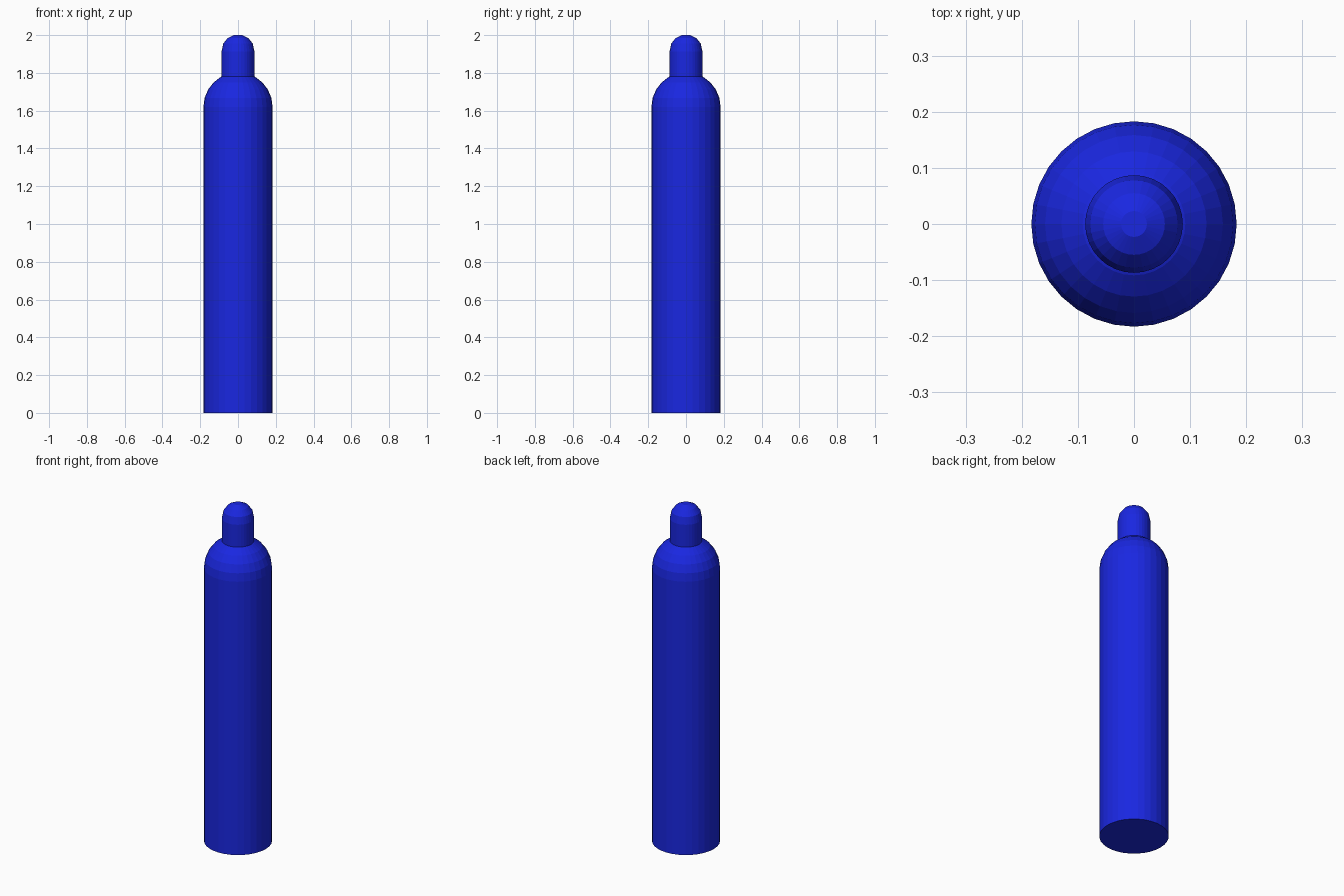
import bpy, bmesh
from math import sin, cos, pi, radians

if "Cube" in bpy.data.objects:
    bpy.data.objects.remove(bpy.data.objects["Cube"])

SIDES = 32

paint = bpy.data.materials.new("blue_paint")
paint.diffuse_color = (0.01, 0.02, 0.75, 1)
paint.use_nodes = True
paint.node_tree.nodes["Principled BSDF"].inputs["Base Color"].default_value = paint.diffuse_color


def lathe(name, profile):
    """Revolve (radius, z) rings about z, capping both ends."""
    bm = bmesh.new()
    rings = [[bm.verts.new((r * cos(2 * pi * i / SIDES), r * sin(2 * pi * i / SIDES), z))
              for i in range(SIDES)] for r, z in profile]
    for low, high in zip(rings, rings[1:]):
        for i in range(SIDES):
            j = (i + 1) % SIDES
            bm.faces.new((low[i], low[j], high[j], high[i]))
    bm.faces.new(rings[0][::-1])
    bm.faces.new(rings[-1])
    mesh = bpy.data.meshes.new(name)
    bm.to_mesh(mesh)
    bm.free()
    mesh.materials.append(paint)
    obj = bpy.data.objects.new(name, mesh)
    bpy.context.collection.objects.link(obj)
    return obj


# Tank body with a hemispherical shoulder, ending just inside the cap
R, SHOULDER_Z = 0.183, 1.62
shoulder = [(R * cos(radians(a)), SHOULDER_Z + R * sin(radians(a))) for a in range(0, 76, 15)]
lathe("tank_body", [(R, 0)] + shoulder)

# Domed valve cap seated on the shoulder
lathe("valve_cap", [(0.087, 1.775), (0.087, 1.913), (0.078, 1.955), (0.055, 1.984), (0.023, 2.0)])
